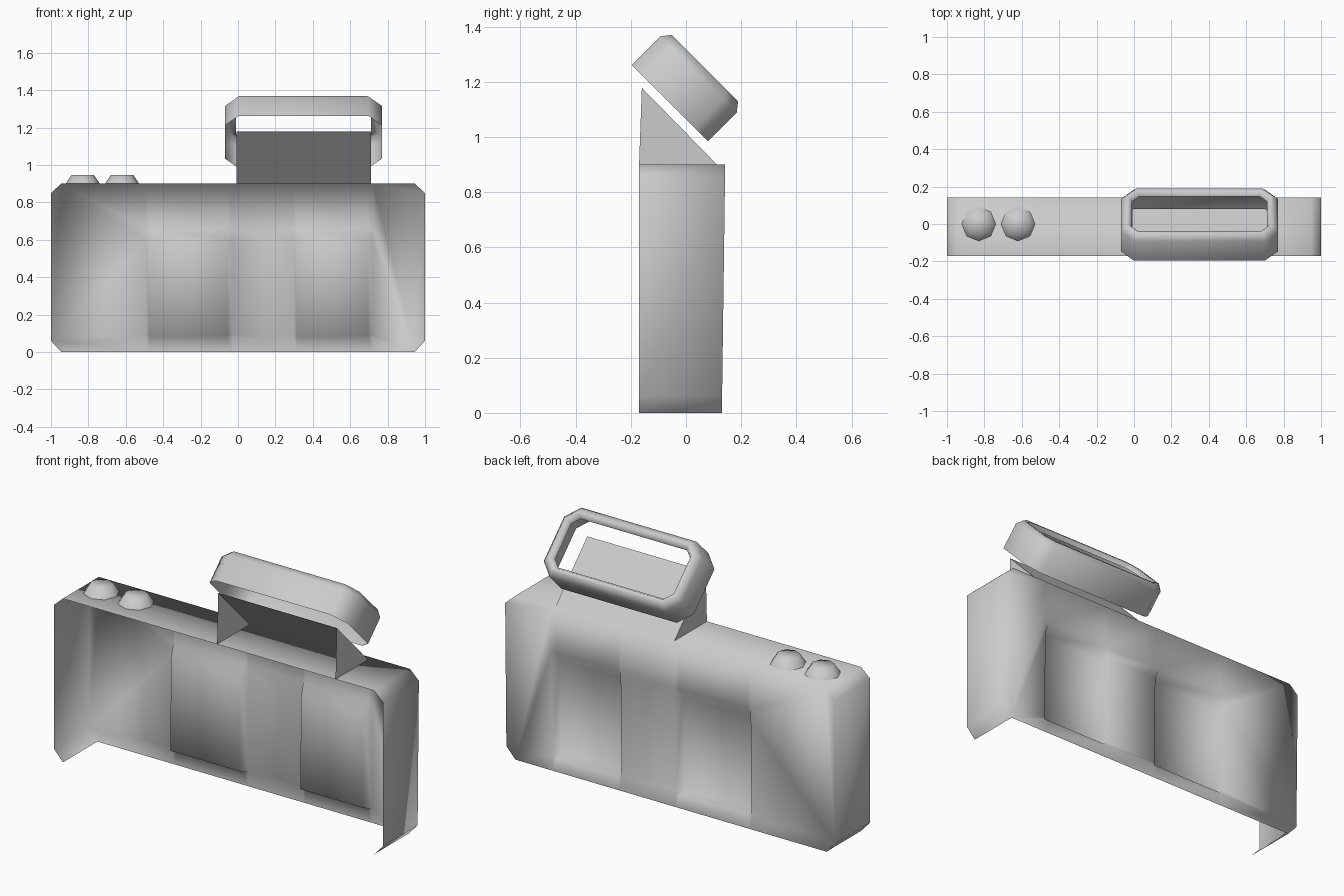
import bpy, bmesh, math
from mathutils import Vector

if "Cube" in bpy.data.objects:
    bpy.data.objects.remove(bpy.data.objects["Cube"])

GREY = (0.6, 0.6, 0.6, 1)
grey = bpy.data.materials.new("plain grey")
grey.use_nodes = True
grey.diffuse_color = GREY
grey.node_tree.nodes["Principled BSDF"].inputs["Base Color"].default_value = GREY


def finish(bm, name, smooth=True):
    bmesh.ops.remove_doubles(bm, verts=bm.verts, dist=0.0005)
    mesh = bpy.data.meshes.new(name)
    for f in bm.faces:
        f.smooth = smooth
    bm.to_mesh(mesh)
    bm.free()
    mesh.materials.append(grey)
    obj = bpy.data.objects.new(name, mesh)
    bpy.context.collection.objects.link(obj)
    return obj


def face(bm, points):
    bm.faces.new([bm.verts.new(p) for p in points])


# Body shell: open at the front and underneath
TOP, FRONT, EDGE = 0.9, -0.17, 0.945
RECESSES = [(-0.49, -0.03), (0.30, 0.72)]
LOW, HIGH, DEPTH = 0.075, 0.66, 0.04
zs = [0, LOW, LOW + 0.015, HIGH - 0.06, HIGH, TOP]
xs = []
for a, b in RECESSES:
    xs += [a, a + 0.015, b - 0.025, b]


def back(x, z):
    y = 0.13 + 0.012 * z / TOP
    inside = any(a + 0.01 < x < b - 0.01 for a, b in RECESSES)
    return (x, y - DEPTH if inside and LOW + 0.01 < z < HIGH - 0.01 else y, z)


bm = bmesh.new()
for x0, x1 in zip(xs, xs[1:]):
    for z0, z1 in zip(zs, zs[1:]):
        face(bm, [back(x1, z0), back(x0, z0), back(x0, z1), back(x1, z1)])

# Flat ends of the back with cut corners
for side, x in ((-1, xs[0]), (1, xs[-1])):
    ring = [(side * EDGE, TOP), (side, 0.85), (side, 0.06), (side * EDGE, 0)]
    ring += [(x, z) for z in zs]
    pts = [back(*p) for p in ring]
    face(bm, pts if side > 0 else pts[::-1])

# Side and top walls follow the outline
outline = [(-EDGE, 0), (-1, 0.06), (-1, 0.85), (-EDGE, TOP)]
outline += [(x, TOP) for x in xs] + [(-x, z) for x, z in outline[::-1]]
for p, q in zip(outline, outline[1:]):
    face(bm, [back(*p), back(*q), (q[0], FRONT, q[1]), (p[0], FRONT, p[1])])
bmesh.ops.remove_doubles(bm, verts=bm.verts, dist=0.0005)
bmesh.ops.recalc_face_normals(bm, faces=bm.faces)
if sum(f.normal.y * f.calc_area() for f in bm.faces) < 0:
    bmesh.ops.reverse_faces(bm, faces=bm.faces)
finish(bm, "body_shell")

# Viewing hood: sloping screen with two triangular cheeks
bm = bmesh.new()
profile = [(FRONT, TOP), (-0.16, 1.178), (0.112, TOP)]
left, right = [[(x, y, z) for y, z in profile] for x in (-0.008, 0.712)]
face(bm, left[::-1])
face(bm, right)
face(bm, [left[1], left[2], right[2], right[1]])
finish(bm, "viewing_hood", smooth=False)

# Eyepiece frame: tilted octagonal shell with a rounded rear lip
U = Vector((0, 1, -1)).normalized()
N = Vector((0, 1, 1)).normalized()
CENTRE = Vector((0.35, 0, 0)) + U * -0.835


def octagon(inset, depth):
    w, h, c = 0.42 - inset, 0.195 - inset, 0.07 - inset * 0.55
    quarter = [(w, h - c), (w - c, h)]
    loop = quarter + [(-x, u) for x, u in quarter[::-1]]
    loop += [(-x, -u) for x, u in loop]
    return [CENTRE + Vector((x, 0, 0)) + U * u + N * depth for x, u in loop]


bm = bmesh.new()
rings = [octagon(*r) for r in
         ((0, 0.753), (0, 0.9), (0.025, 0.932), (0.045, 0.932), (0.058, 0.905))]
for lower, upper in zip(rings, rings[1:]):
    for i in range(8):
        j = (i + 1) % 8
        face(bm, [lower[j], lower[i], upper[i], upper[j]])
finish(bm, "eyepiece_frame")

# Two domed buttons
for name, x in (("outer_button", -0.83), ("inner_button", -0.62)):
    bm = bmesh.new()
    circles = [[(x + r * math.cos(i * math.pi / 4), r * math.sin(i * math.pi / 4), z)
                for i in range(8)] for r, z in ((0.091, TOP), (0.06, 0.947))]
    for i in range(8):
        j = (i + 1) % 8
        face(bm, [circles[0][i], circles[0][j], circles[1][j], circles[1][i]])
    face(bm, circles[1])
    finish(bm, name)
